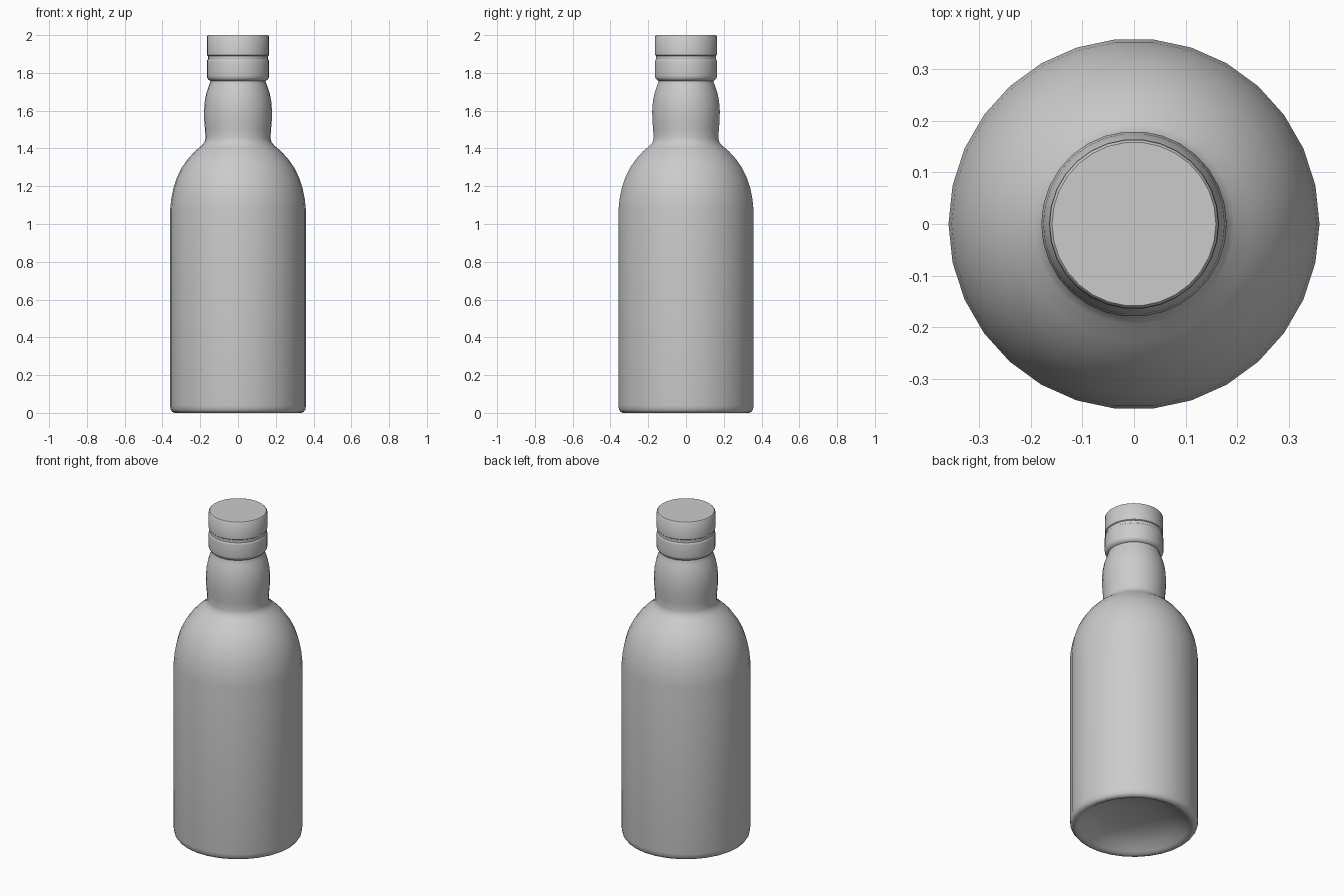
import bpy, bmesh, math

if "Cube" in bpy.data.objects:
    bpy.data.objects.remove(bpy.data.objects["Cube"])

SIDES = 30


def lathe(name, profile, angle=40):
    """Spin an (r, z) profile around z; r = 0 ends become a pole."""
    bm = bmesh.new()
    rings = []
    for r, z in profile:
        if r == 0:
            rings.append([bm.verts.new((0, 0, z))] * SIDES)
        else:
            rings.append([bm.verts.new((r * math.cos(math.tau * i / SIDES),
                                        r * math.sin(math.tau * i / SIDES), z))
                          for i in range(SIDES)])
    for a, b in zip(rings, rings[1:]):
        for i in range(SIDES):
            j = (i + 1) % SIDES
            bm.faces.new(list(dict.fromkeys((a[i], a[j], b[j], b[i]))))
    bmesh.ops.recalc_face_normals(bm, faces=bm.faces)
    mesh = bpy.data.meshes.new(name)
    bm.to_mesh(mesh)
    bm.free()
    obj = bpy.data.objects.new(name, mesh)
    bpy.context.collection.objects.link(obj)
    bpy.ops.object.select_all(action='DESELECT')
    obj.select_set(True)
    bpy.context.view_layer.objects.active = obj
    bpy.ops.object.shade_smooth_by_angle(angle=math.radians(angle))
    return obj


# Bottle: hollowed base, straight body, round shoulder, bulging neck
lathe("bottle", [
    (0, 0.09), (0.10, 0.085), (0.19, 0.07), (0.26, 0.042), (0.305, 0.012),
    (0.32, 0.002), (0.335, 0), (0.348, 0.005), (0.357, 0.018), (0.36, 0.04),
    (0.36, 1.07), (0.354, 1.13), (0.342, 1.19), (0.324, 1.245), (0.298, 1.298),
    (0.265, 1.345), (0.228, 1.385), (0.195, 1.413), (0.178, 1.432),
    (0.172, 1.455), (0.175, 1.50), (0.179, 1.55), (0.180, 1.60),
    (0.176, 1.65), (0.167, 1.695), (0.153, 1.735), (0.146, 1.755),
    (0.146, 1.77)], 60)

# Collar ring below the cap
lathe("collar", [
    (0, 1.757), (0.146, 1.757), (0.157, 1.765), (0.164, 1.775), (0.165, 1.785),
    (0.165, 1.86), (0.163, 1.868), (0.158, 1.873), (0, 1.873)])

# Narrow band in the gap between collar and cap
lathe("seal_band", [(0.159, 1.87), (0.159, 1.895)])

# Flat-topped cap
lathe("cap", [
    (0, 1.89), (0.16, 1.89), (0.164, 1.894), (0.164, 1.994), (0.159, 2.0),
    (0, 2.0)])
